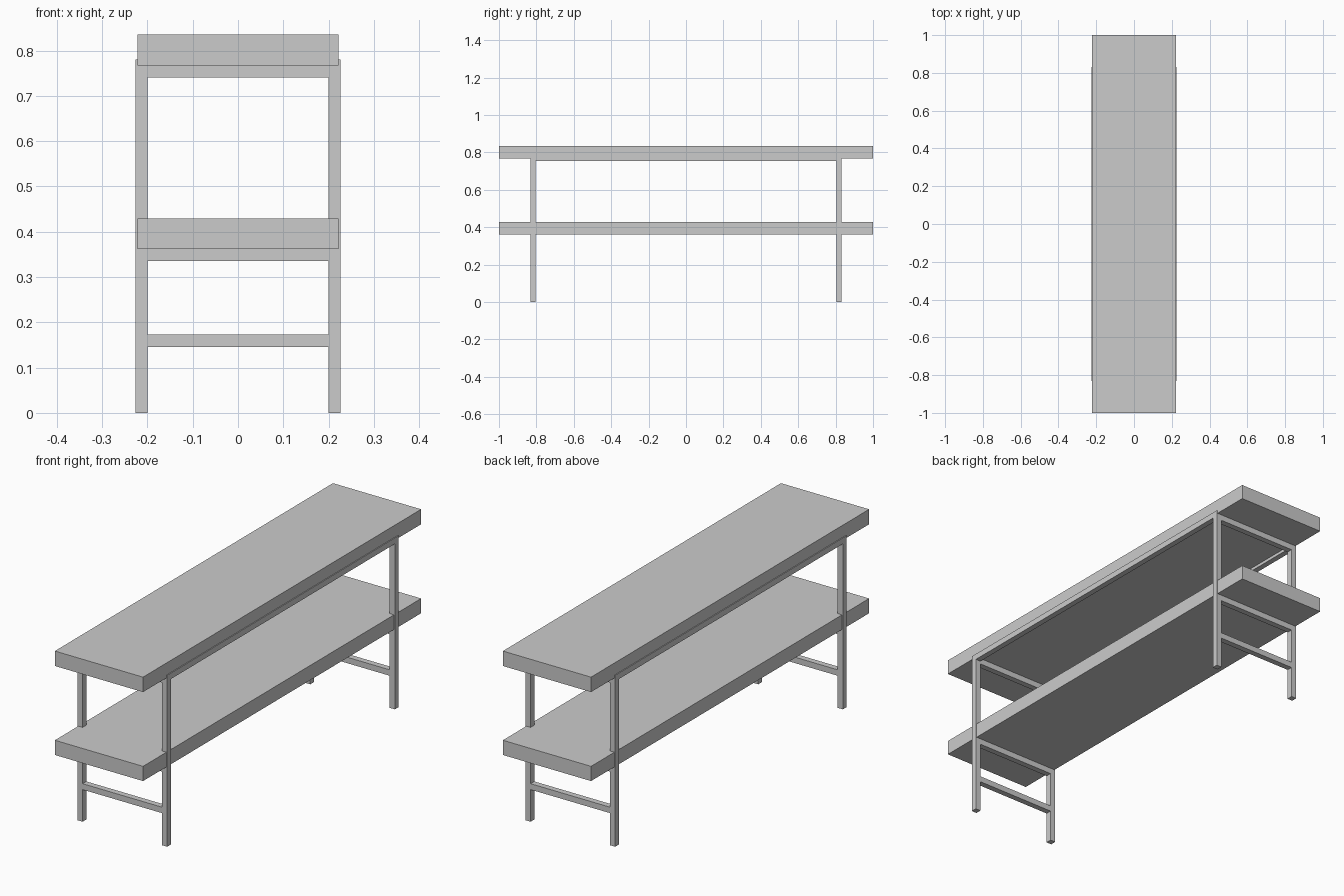
import bpy

if "Cube" in bpy.data.objects:
    bpy.data.objects.remove(bpy.data.objects["Cube"])


def box(name, x, y, z):
    """Box from (min, max) ranges on each axis."""
    bpy.ops.mesh.primitive_cube_add(size=1, location=[sum(r) / 2 for r in (x, y, z)])
    ob = bpy.context.object
    ob.name = name
    ob.scale = [r[1] - r[0] for r in (x, y, z)]
    bpy.ops.object.transform_apply(location=False, rotation=False, scale=True)
    return ob


def span(a, b, side):
    return tuple(sorted((a * side, b * side)))


INNER_X, OUTER_X = 0.2, 0.226
INNER_Y, OUTER_Y = 0.805, 0.832

# Thick boards
box("top_board", (-0.222, 0.222), (-1, 1), (0.767, 0.835))
box("lower_shelf", (-0.222, 0.222), (-1, 1), (0.362, 0.429))

for sx, side in ((-1, "left"), (1, "right")):
    # Legs
    for sy, end in ((-1, "front"), (1, "back")):
        box(f"{end}_{side}_leg", span(INNER_X, OUTER_X, sx),
            span(INNER_Y, OUTER_Y, sy), (0, 0.78))
    # Long rail under the top
    box(f"{side}_long_rail", span(INNER_X, OUTER_X, sx),
        (-INNER_Y, INNER_Y), (0.753, 0.78))

# Cross bars joining each pair of legs
for sy, end in ((-1, "front"), (1, "back")):
    for name, z in (("top_crossbar", (0.74, 0.767)),
                    ("shelf_crossbar", (0.335, 0.362)),
                    ("foot_crossbar", (0.146, 0.173))):
        box(f"{end}_{name}", (-INNER_X, INNER_X), span(INNER_Y, OUTER_Y, sy), z)
